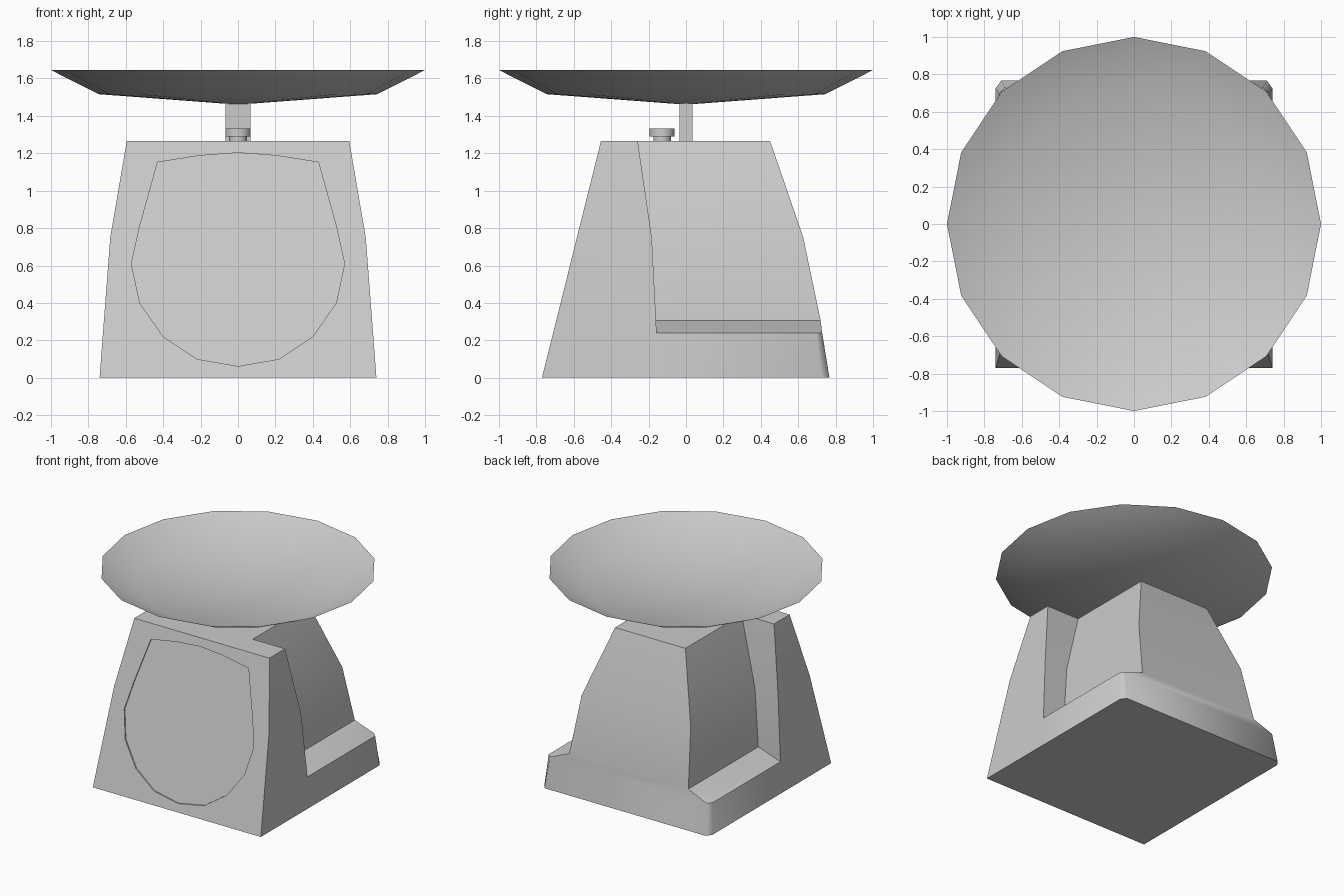
import bpy
import bmesh
import math

cube = bpy.data.objects.get("Cube")
if cube:
    bpy.data.objects.remove(cube, do_unlink=True)

grey = bpy.data.materials.new("light_grey")
grey.use_nodes = True
grey.diffuse_color = (0.6, 0.6, 0.6, 1)
grey.node_tree.nodes["Principled BSDF"].inputs["Base Color"].default_value = (0.6, 0.6, 0.6, 1)


def make_object(name, bm, angle=30):
    """Turn a bmesh into a shaded grey object."""
    bmesh.ops.recalc_face_normals(bm, faces=bm.faces[:])
    mesh = bpy.data.meshes.new(name)
    bm.to_mesh(mesh)
    bm.free()
    mesh.materials.append(grey)
    obj = bpy.data.objects.new(name, mesh)
    bpy.context.collection.objects.link(obj)
    shade(obj, angle)
    return obj


def shade(obj, angle):
    bpy.ops.object.select_all(action='DESELECT')
    obj.select_set(True)
    bpy.context.view_layer.objects.active = obj
    bpy.ops.object.shade_smooth_by_angle(angle=math.radians(angle))


def lathe(name, profile, sides, centre_y=0.0, angle=35):
    """Revolve (radius, height) points around a vertical axis."""
    bm = bmesh.new()
    verts = [bm.verts.new((r, 0, z)) for r, z in profile]
    edges = [bm.edges.new(pair) for pair in zip(verts, verts[1:])]
    bmesh.ops.spin(bm, geom=verts + edges, cent=(0, 0, 0), axis=(0, 0, 1),
                   angle=math.tau, steps=sides, use_merge=True)
    bmesh.ops.remove_doubles(bm, verts=bm.verts[:], dist=0.0005)
    bmesh.ops.translate(bm, verts=bm.verts[:], vec=(0, centre_y, 0))
    return make_object(name, bm, angle)


def front_y(z):
    """Depth of the sloping front face at a height."""
    return -0.77 + 0.249 * z


# Housing: half outlines from front to back, at rising heights
BASE = [(0, 0.74, -0.155, (0.74, 0.725), (0.71, 0.767)),
        (0.24, 0.722, -0.158, (0.722, 0.695), (0.69, 0.728))]
UPPER = [(0.305, 0.717, -0.16, 0.525, 0.72),
         (0.75, 0.683, -0.183, 0.48, 0.627),
         (1.265, 0.595, -0.258, 0.31, 0.45)]

bm = bmesh.new()
rings = []
for z, outer, notch, side, rear in BASE:
    rings.append((z, [(outer, front_y(z)), (outer, notch), side, rear]))
for z, outer, notch, inner, rear in UPPER:
    rings.append((z, [(outer, front_y(z)), (outer, notch), (inner, notch), (inner, rear)]))

halves = [[[bm.verts.new((s * x, y, z)) for x, y in pts] for z, pts in rings]
          for s in (1, -1)]
for half in halves:
    for level, (low, high) in enumerate(zip(half, half[1:])):
        a, b, c, d = low
        e, f, g, h = high
        bm.faces.new((a, b, f, e))
        if level == 1:
            # Notch floor, with its front wall and clipped rear corner
            bm.faces.new((b, g, f))
            bm.faces.new((b, c, h, g))
            bm.faces.new((c, d, h))
        else:
            bm.faces.new((b, c, g, f))
            bm.faces.new((c, d, h, g))
left, right = halves
for i in range(len(rings) - 1):
    for k in (0, 3):
        bm.faces.new((left[i][k], left[i + 1][k], right[i + 1][k], right[i][k]))
for i in (0, -1):
    bm.faces.new(left[i] + right[i][::-1])
housing = make_object("housing", bm, 52)

# Shallow dial recess in the front face
half_dial = [(0.21, 1.187), (0.43, 1.152), (0.525, 0.81), (0.57, 0.61),
             (0.525, 0.40), (0.40, 0.22), (0.22, 0.10)]
outline = [(0, 1.203)] + half_dial + [(0, 0.062)] + [(-x, z) for x, z in half_dial[::-1]]
bm = bmesh.new()
near, far = [[bm.verts.new((x, front_y(z) + offset, z)) for x, z in outline]
             for offset in (-0.05, 0.01)]
bm.faces.new(near)
bm.faces.new(far)
for i in range(len(outline)):
    bm.faces.new((near[i - 1], near[i], far[i], far[i - 1]))
cutter = make_object("dial_cutter", bm)
cutter.hide_render = True

cut = housing.modifiers.new("dial_recess", 'BOOLEAN')
cut.operation = 'DIFFERENCE'
cut.solver = 'EXACT'
cut.object = cutter
bpy.context.view_layer.objects.active = housing
# Cut first in the stack, before any smoothing
bpy.ops.object.modifier_move_to_index(modifier=cut.name, index=0)
bpy.ops.object.modifier_apply(modifier=cut.name)
bpy.data.objects.remove(cutter, do_unlink=True)
shade(housing, 52)

# Flat post carrying the pan
bm = bmesh.new()
bmesh.ops.create_cube(bm, size=1)
bmesh.ops.scale(bm, verts=bm.verts[:], vec=(0.135, 0.07, 0.21))
bmesh.ops.translate(bm, verts=bm.verts[:], vec=(0, 0, 1.362))
make_object("pan_post", bm)

# Adjusting knob in front of the post
lathe("adjusting_knob", [(0, 1.26), (0.047, 1.26), (0.047, 1.29), (0.067, 1.29),
                         (0.067, 1.332), (0, 1.332)], 16, centre_y=-0.128)

# Shallow weighing pan
lathe("weighing_pan", [(0, 1.46), (0.745, 1.516), (1.0, 1.645),
                       (0.738, 1.522), (0, 1.467)], 16, angle=45)
